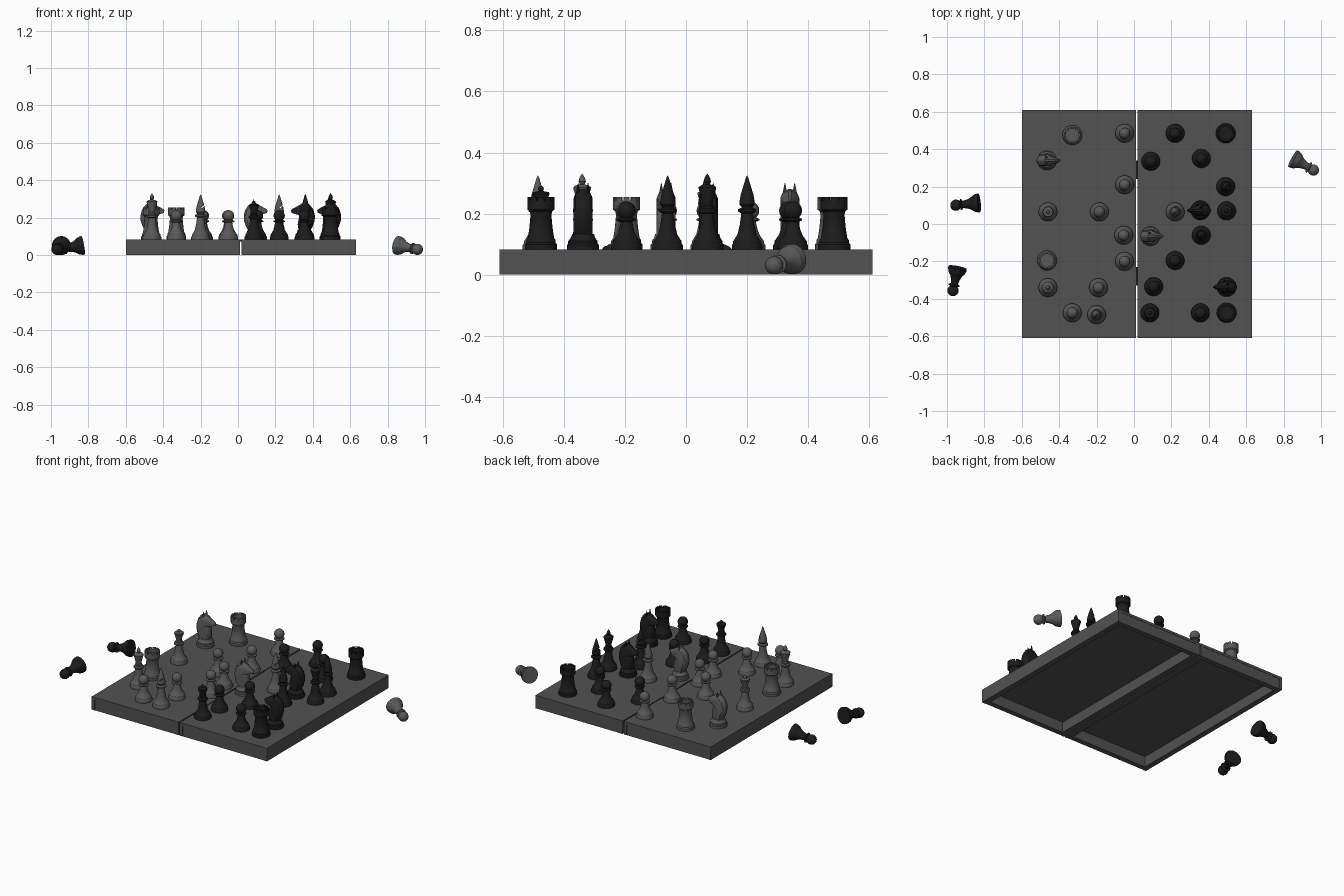
import bpy, bmesh, math
from mathutils import Vector, Matrix

if "Cube" in bpy.data.objects:
    bpy.data.objects.remove(bpy.data.objects["Cube"])

TOP = 0.083          # playing surface height
SEG = 32


def material(name, v):
    m = bpy.data.materials.new(name)
    m.diffuse_color = (v, v, v, 1)
    m.use_nodes = True
    m.node_tree.nodes["Principled BSDF"].inputs["Base Color"].default_value = m.diffuse_color
    return m


BOARD = material("board_grey", 0.085)
LIGHT = material("light_grey", 0.10)
DARK = material("dark_grey", 0.012)


def add_box(bm, x0, x1, y0, y1, z0, z1):
    mat = Matrix.Translation(((x0 + x1) / 2, (y0 + y1) / 2, (z0 + z1) / 2)) @ Matrix.Diagonal((x1 - x0, y1 - y0, z1 - z0, 1))
    bmesh.ops.create_cube(bm, size=1, matrix=mat)


def lathe(bm, profile):
    # spin an (r, z) profile into a closed solid
    rings = []
    for r, z in profile:
        if r < 1e-6:
            rings.append([bm.verts.new((0, 0, z))])
        else:
            rings.append([bm.verts.new((r * math.cos(2 * math.pi * i / SEG), r * math.sin(2 * math.pi * i / SEG), z))
                          for i in range(SEG)])
    for a, b in zip(rings, rings[1:]):
        for i in range(SEG):
            j = (i + 1) % SEG
            if len(a) == 1:
                bm.faces.new((a[0], b[j], b[i]))
            elif len(b) == 1:
                bm.faces.new((a[i], a[j], b[0]))
            else:
                bm.faces.new((a[i], a[j], b[j], b[i]))


def finish(bm, name, smooth=True):
    bmesh.ops.recalc_face_normals(bm, faces=bm.faces[:])
    me = bpy.data.meshes.new(name)
    bm.to_mesh(me)
    bm.free()
    if smooth:
        me.shade_smooth()
        me.set_sharp_from_angle(angle=math.radians(35))
    return me


def place(me, name, mat, loc=(0, 0, 0), rot=None):
    ob = bpy.data.objects.new(name, me)
    bpy.context.collection.objects.link(ob)
    ob.location = loc
    if rot is not None:
        ob.rotation_mode = 'QUATERNION'
        ob.rotation_quaternion = rot
    if not me.materials:
        me.materials.append(None)
    ob.material_slots[0].link = 'OBJECT'
    ob.material_slots[0].material = mat
    return ob


def ball(r, zc, start=-50, n=9):
    return [(r * math.cos(math.radians(a)), zc + r * math.sin(math.radians(a)))
            for a in [start + (85 - start) * i / n for i in range(n + 1)]] + [(0, zc + r)]


# folding board: two hollow trays
for name, x0, x1 in (("left_board_half", -0.60, 0.010), ("right_board_half", 0.018, 0.63)):
    w, y = 0.035, 0.61
    bm = bmesh.new()
    add_box(bm, x0, x1, -y, y, TOP - 0.016, TOP)
    place(finish(bm, name + "_top", False), name + "_top", BOARD)
    bm = bmesh.new()
    for a, b in ((x0, x0 + 0.02), (x1 - 0.02, x1)):
        add_box(bm, a, b, -y, y, 0, TOP - 0.016)
    for a, b in ((x0 + 0.02, x0 + w), (x1 - w, x1 - 0.02)):
        add_box(bm, a, b, -y + w, y - w, 0, TOP - 0.016)
    for s in (-1, 1):
        a, b = sorted((s * (y - 0.002), s * (y - w)))
        add_box(bm, x0 + 0.02, x1 - 0.02, a, b, 0, TOP - 0.016)
    place(finish(bm, name + "_frame", False), name + "_frame", BOARD)

# hinges in the gap
for y in (0.29, -0.28):
    bm = bmesh.new()
    bmesh.ops.create_cone(bm, cap_ends=True, segments=16, radius1=0.006, radius2=0.006, depth=0.1,
                          matrix=Matrix.Rotation(math.pi / 2, 4, 'X'))
    place(finish(bm, "hinge"), "hinge", DARK, (0.014, y, 0.077))

# shared turned foot
FOOT = [(0, 0), (0.05, 0), (0.05, 0.013), (0.046, 0.019), (0.046, 0.026), (0.041, 0.033)]

# pawn
bm = bmesh.new()
lathe(bm, FOOT + [(0.031, 0.047), (0.024, 0.066), (0.019, 0.09), (0.03, 0.095), (0.03, 0.100), (0.02, 0.104)]
      + ball(0.03, 0.127))
PAWN = finish(bm, "pawn")

# rook with notched crown
bm = bmesh.new()
lathe(bm, [(0, 0), (0.053, 0), (0.053, 0.016), (0.048, 0.022), (0.048, 0.03), (0.043, 0.038), (0.038, 0.07),
           (0.034, 0.115), (0.036, 0.119), (0.036, 0.124), (0.044, 0.13), (0.044, 0.16), (0.034, 0.16),
           (0.034, 0.14), (0, 0.14)])
for k in range(10):
    c = 2 * math.pi * k / 10
    v = [bm.verts.new((r * math.cos(c + d), r * math.sin(c + d), z))
         for z in (0.159, 0.172) for r, d in ((0.034, -0.24), (0.044, -0.24), (0.044, 0), (0.044, 0.24), (0.034, 0.24), (0.034, 0))]
    bm.faces.new(v[:6])
    bm.faces.new(v[6:])
    for i in range(6):
        j = (i + 1) % 6
        bm.faces.new((v[i], v[j], v[j + 6], v[i + 6]))
ROOK = finish(bm, "rook")

# bishop with a slit cut in the pointed head
bm = bmesh.new()
lathe(bm, FOOT + [(0.031, 0.05), (0.024, 0.08), (0.019, 0.118), (0.03, 0.124), (0.03, 0.131), (0.019, 0.136),
                  (0.019, 0.14), (0.025, 0.147), (0.025, 0.155), (0.021, 0.178), (0.012, 0.208), (0.004, 0.235), (0, 0.243)])
proto = place(finish(bm, "bishop_blank"), "bishop_blank", None)
bm = bmesh.new()
add_box(bm, -0.03, 0.03, -0.0025, 0.0025, -0.03, 0.03)
cutter = place(finish(bm, "slit_cutter", False), "slit_cutter", None, (0.026, 0, 0.187))
cutter.rotation_euler = (0, 0, 0)
cutter.rotation_euler = (math.radians(90), math.radians(-40), 0)
mod = proto.modifiers.new("slit", 'BOOLEAN')
mod.object = cutter
mod.operation = 'DIFFERENCE'
deps = bpy.context.evaluated_depsgraph_get()
BISHOP = bpy.data.meshes.new_from_object(proto.evaluated_get(deps))
bpy.data.objects.remove(proto)
bpy.data.objects.remove(cutter)

# queen and king share the stem; k stretches it
STEM = [(0.031, 0.05), (0.024, 0.08), (0.02, 0.115), (0.029, 0.121), (0.029, 0.129), (0.021, 0.134),
        (0.021, 0.141), (0.017, 0.146)]
bm = bmesh.new()
lathe(bm, FOOT + [(r, z * 0.95) for r, z in STEM] +
      [(0.019, 0.155), (0.028, 0.182), (0.026, 0.188), (0.012, 0.189), (0.006, 0.192)] + ball(0.0095, 0.198, -40, 6))
QUEEN = finish(bm, "queen")
bm = bmesh.new()
lathe(bm, FOOT + STEM + [(0.018, 0.16), (0.028, 0.196), (0.029, 0.203), (0.022, 0.209), (0.008, 0.213), (0.012, 0.222),
                         (0.009, 0.234), (0, 0.249)])
KING = finish(bm, "king")

# knight: turned foot, layered side outline, two ears
bm = bmesh.new()
lathe(bm, [(0, 0), (0.052, 0), (0.052, 0.014), (0.047, 0.02), (0.047, 0.028), (0.04, 0.036), (0.036, 0.05), (0, 0.05)])
OUTLINE = [(-0.03, 0.045), (-0.045, 0.07), (-0.055, 0.1), (-0.056, 0.13), (-0.048, 0.16), (-0.03, 0.185),
           (-0.01, 0.197), (0.01, 0.194), (0.034, 0.18), (0.062, 0.165), (0.072, 0.157), (0.068, 0.142),
           (0.054, 0.138), (0.032, 0.142), (0.02, 0.134), (0.03, 0.11), (0.036, 0.08), (0.03, 0.045)]
layers = []
for y, s in ((-0.031, 0.62), (-0.025, 0.82), (-0.012, 0.93), (-0.006, 1), (0.006, 1), (0.012, 0.93), (0.025, 0.82), (0.031, 0.62)):
    ring = []
    for x, z in OUTLINE:
        taper = 1 - 0.5 * max(0, x - 0.015) / 0.057 if z > 0.12 else 1
        cz = 0.12 + (z - 0.12) * (s if z > 0.12 else 1)
        ring.append(bm.verts.new((-0.008 + (x + 0.008) * s, y * taper, cz)))
    layers.append(ring)
for a, b in zip(layers, layers[1:]):
    for i in range(len(a)):
        j = (i + 1) % len(a)
        bm.faces.new((a[i], a[j], b[j], b[i]))
bm.faces.new(layers[0])
bm.faces.new(layers[-1])
for s in (-1, 1):
    bmesh.ops.create_cone(bm, cap_ends=True, segments=10, radius1=0.01, radius2=0.001, depth=0.045,
                          matrix=Matrix.Translation((-0.005, 0.016 * s, 0.194)))
KNIGHT = finish(bm, "knight")

# standing pieces
SETUP = [
    ("pawn", PAWN, LIGHT, [(-.05, .485), (-.05, .21), (-.185, .065), (-.055, -.06), (-.05, -.2), (-.19, -.34), (-.33, -.475)]),
    ("rook", ROOK, LIGHT, [(-.33, .475), (-.465, -.195)]),
    ("knight", KNIGHT, LIGHT, [(-.465, .34), (.087, -.065)]),
    ("bishop", BISHOP, LIGHT, [(-.2, -.485), (.22, .065)]),
    ("queen", QUEEN, LIGHT, [(-.46, .065)]),
    ("king", KING, LIGHT, [(-.46, -.34)]),
    ("pawn", PAWN, DARK, [(.22, .485), (.09, .335), (.36, .35), (.22, -.195), (.105, -.335), (.355, -.475)]),
    ("rook", ROOK, DARK, [(.49, .485), (.495, -.475)]),
    ("knight", KNIGHT, DARK, [(.355, .073), (.495, -.337)]),
    ("bishop", BISHOP, DARK, [(.49, .2), (.36, -.06)]),
    ("queen", QUEEN, DARK, [(.085, -.475)]),
    ("king", KING, DARK, [(.495, .07)]),
]
for name, me, mat, spots in SETUP:
    side = "light_" if mat is LIGHT else "dark_"
    turn = Matrix.Rotation(0 if mat is LIGHT else math.pi, 3, 'Z').to_quaternion()
    for x, y in spots:
        place(me, side + name, mat, (x, y, TOP), turn)

# captured pawns lying on the table
for mat, x, y, dx, dy in ((DARK, -.828, .113, -1, -.1), (DARK, -.943, -.233, -.2, -1), (LIGHT, .85, .35, .87, -.49)):
    axis = Vector((dx, dy, 0)).normalized() + Vector((0, 0, -0.173))
    place(PAWN, "captured_pawn", mat, (x, y, 0.052), axis.to_track_quat('Z', 'Y'))
